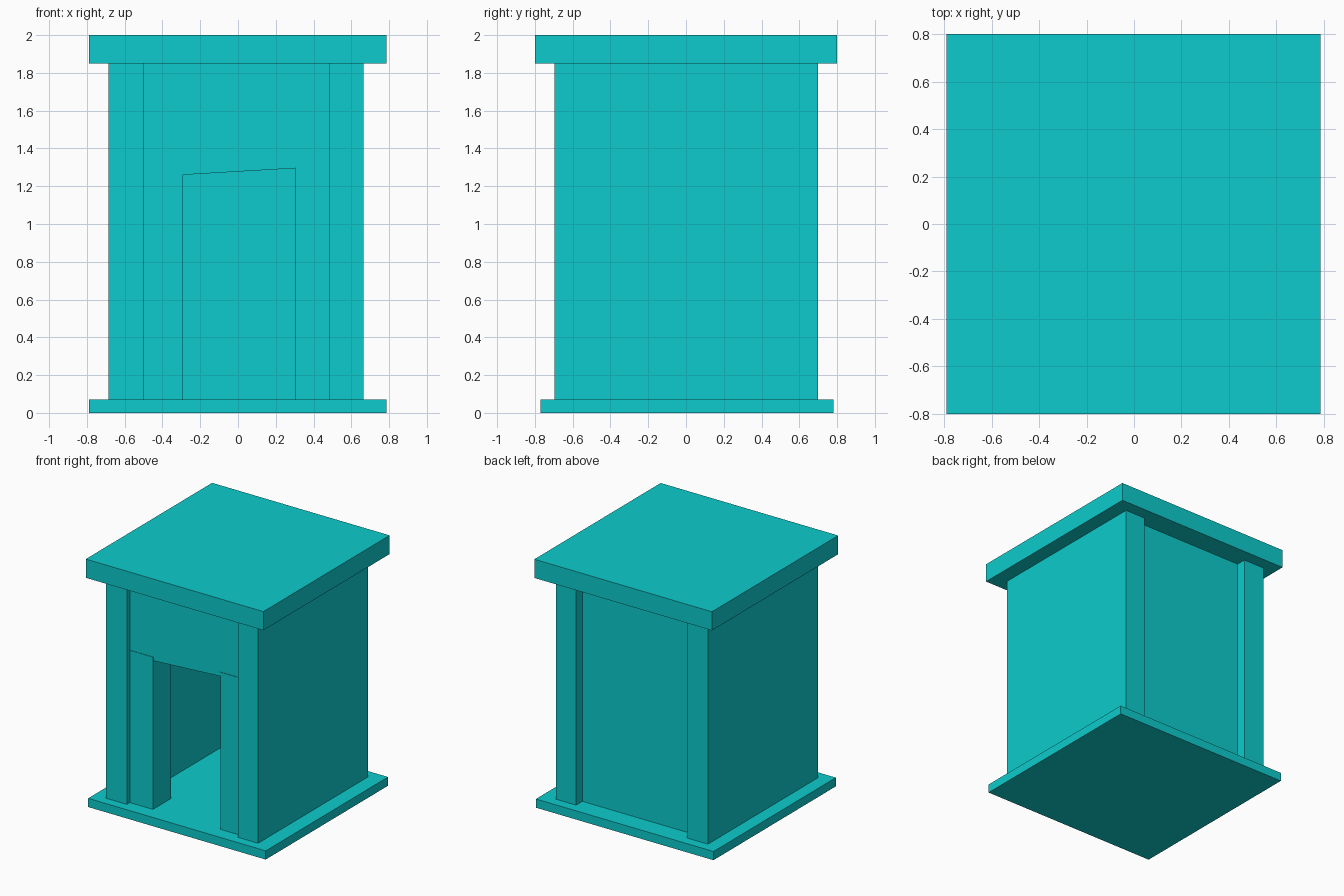
import bpy
import bmesh

if "Cube" in bpy.data.objects:
    bpy.data.objects.remove(bpy.data.objects["Cube"], do_unlink=True)

teal = bpy.data.materials.new("bright teal")
teal.use_nodes = True
colour = (0.004, 0.6, 0.61, 1)
teal.diffuse_color = colour
teal.node_tree.nodes["Principled BSDF"].inputs["Base Color"].default_value = colour


def slab(name, profile, y0, y1):
    """Extrude an x-z outline from y0 back to y1."""
    bm = bmesh.new()
    face = bm.faces.new([bm.verts.new((x, y0, z)) for x, z in profile])
    moved = bmesh.ops.extrude_face_region(bm, geom=[face])["geom"]
    verts = [v for v in moved if isinstance(v, bmesh.types.BMVert)]
    bmesh.ops.translate(bm, verts=verts, vec=(0, y1 - y0, 0))
    bmesh.ops.recalc_face_normals(bm, faces=bm.faces)
    mesh = bpy.data.meshes.new(name)
    bm.to_mesh(mesh)
    bm.free()
    mesh.materials.append(teal)
    obj = bpy.data.objects.new(name, mesh)
    bpy.context.collection.objects.link(obj)


def box(name, x0, x1, y0, y1, z0, z1):
    slab(name, [(x0, z0), (x1, z0), (x1, z1), (x0, z1)], y0, y1)


FLOOR, CEILING = 0.07, 1.85

# Floor and roof slabs
box("floor_slab", -0.79, 0.785, -0.77, 0.78, 0, FLOOR)
box("roof_slab", -0.79, 0.785, -0.80, 0.80, CEILING, 2.0)

# Thick side walls
box("right_wall", -0.685, -0.50, -0.695, 0.70, FLOOR, CEILING)
box("left_wall", 0.485, 0.665, -0.695, 0.70, FLOOR, CEILING)

# Recessed back wall
box("back_wall", -0.50, 0.485, 0.49, 0.62, FLOOR, CEILING)

# Door jambs, just proud of the lintel
box("right_jamb", -0.50, -0.295, -0.656, -0.425, FLOOR, 1.29)
box("left_jamb", 0.305, 0.485, -0.656, -0.425, FLOOR, 1.33)

# Lintel with a sloping underside
slab("lintel", [(-0.50, 1.248), (0.485, 1.306), (0.485, CEILING), (-0.50, CEILING)],
     -0.652, -0.425)
